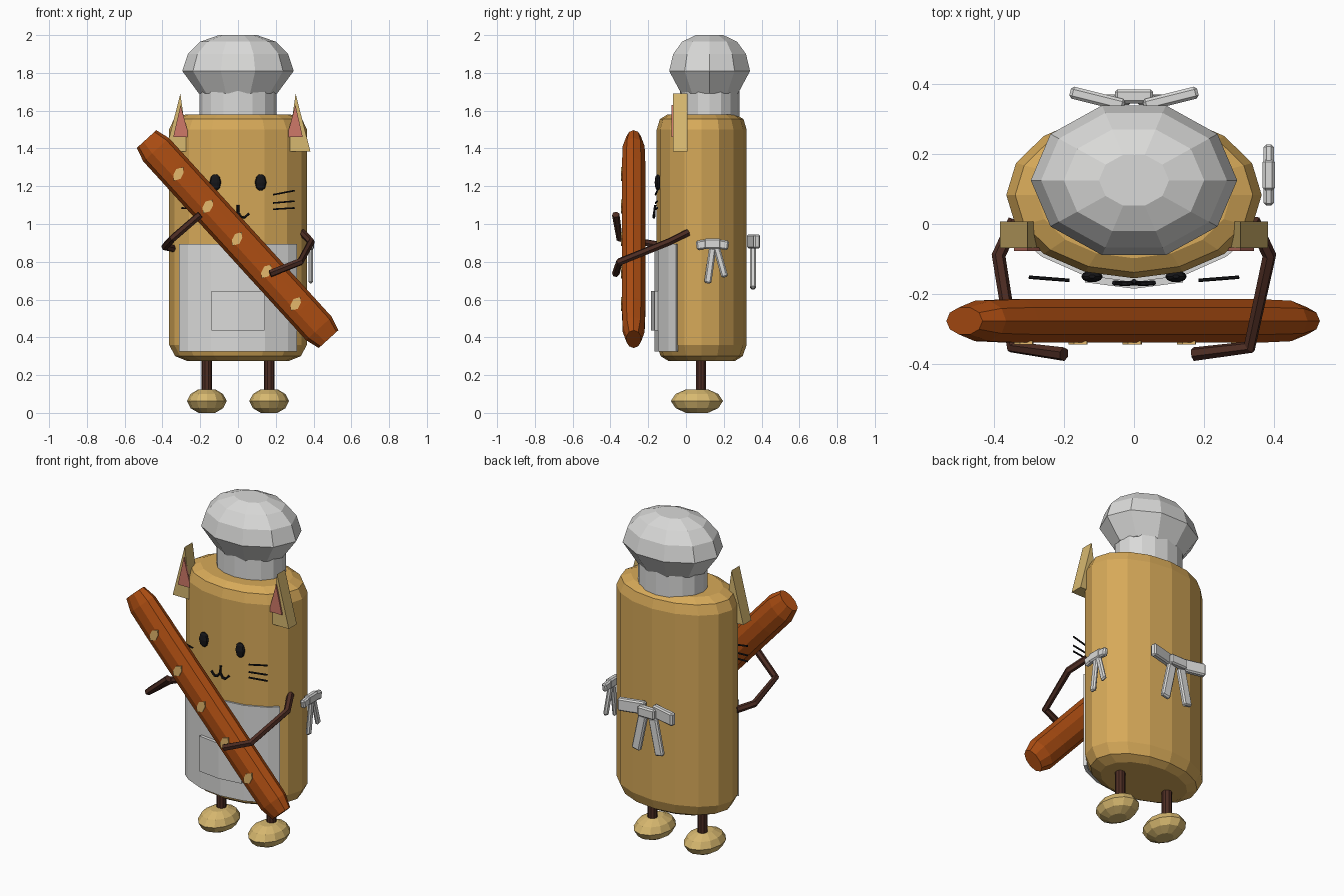
import bpy, bmesh, math
from mathutils import Matrix, Vector

if "Cube" in bpy.data.objects:
    bpy.data.objects.remove(bpy.data.objects["Cube"])


def material(name, rgb):
    m = bpy.data.materials.new(name)
    m.diffuse_color = (*rgb, 1)
    m.use_nodes = True
    m.node_tree.nodes["Principled BSDF"].inputs["Base Color"].default_value = m.diffuse_color
    return m


TAN = material("toast tan", (0.68, 0.40, 0.10))
PALE = material("pale tan", (0.68, 0.48, 0.16))
CRUST = material("crust orange", (0.42, 0.075, 0.006))
SCORE = material("score cream", (0.78, 0.48, 0.15))
BROWN = material("limb brown", (0.075, 0.026, 0.017))
WHITE = material("cloth white", (0.70, 0.70, 0.69))
BLACK = material("face black", (0.008, 0.008, 0.010))
PINK = material("ear pink", (0.62, 0.19, 0.14))


def finish(name, bm, mat, matrix=None):
    bmesh.ops.recalc_face_normals(bm, faces=bm.faces[:])
    me = bpy.data.meshes.new(name)
    bm.to_mesh(me)
    bm.free()
    me.materials.append(mat)
    ob = bpy.data.objects.new(name, me)
    bpy.context.collection.objects.link(ob)
    if matrix:
        ob.matrix_world = matrix
    return ob


def loft(name, rings, rx, ry, n, mat, matrix):
    """Stack of elliptical rings (z, x scale, y scale) along local z."""
    bm = bmesh.new()
    loops = []
    for z, sx, sy in rings:
        loops.append([bm.verts.new((rx * sx * math.cos(2 * math.pi * i / n),
                                    ry * sy * math.sin(2 * math.pi * i / n), z)) for i in range(n)])
    for a, b in zip(loops, loops[1:]):
        for i in range(n):
            j = (i + 1) % n
            bm.faces.new((a[i], a[j], b[j], b[i]))
    bm.faces.new(loops[0])
    bm.faces.new(loops[-1])
    return finish(name, bm, mat, matrix)


def prism(name, pts, y0, y1, mat):
    """Outline in x, z extruded along y."""
    bm = bmesh.new()
    a = [bm.verts.new((x, y0, z)) for x, z in pts]
    b = [bm.verts.new((x, y1, z)) for x, z in pts]
    bm.faces.new(a)
    bm.faces.new(b)
    for i in range(len(pts)):
        j = (i + 1) % len(pts)
        bm.faces.new((a[i], a[j], b[j], b[i]))
    return finish(name, bm, mat)


def wrap(name, angles, outer, inner, z0, z1, mat):
    """Curved panel around the front of the body."""
    bm = bmesh.new()
    cols = []
    for d in angles:
        s, c = math.sin(math.radians(d)), math.cos(math.radians(d))
        cols.append([bm.verts.new((r[0] * s, 0.083 - r[1] * c, z))
                     for r, z in ((outer, z0), (outer, z1), (inner, z1), (inner, z0))])
    for a, b in zip(cols, cols[1:]):
        for i in range(4):
            j = (i + 1) % 4
            bm.faces.new((a[i], a[j], b[j], b[i]))
    bm.faces.new(cols[0])
    bm.faces.new(cols[-1])
    return finish(name, bm, mat)


def tube(name, pts, r, mat):
    cu = bpy.data.curves.new(name, 'CURVE')
    cu.dimensions = '3D'
    cu.bevel_depth = r
    cu.bevel_resolution = 1
    cu.use_fill_caps = True
    sp = cu.splines.new('POLY')
    sp.points.add(len(pts) - 1)
    for p, co in zip(sp.points, pts):
        p.co = (*co, 1)
    sp.use_smooth = False
    cu.materials.append(mat)
    ob = bpy.data.objects.new(name, cu)
    bpy.context.collection.objects.link(ob)
    bpy.ops.object.select_all(action='DESELECT')
    ob.select_set(True)
    bpy.context.view_layer.objects.active = ob
    bpy.ops.object.convert(target='MESH')


def block(name, loc, size, rot, frame):
    """Bevelled cloth block; rot is (axis, degrees)."""
    bm = bmesh.new()
    bmesh.ops.create_cube(bm, size=1, matrix=Matrix.Diagonal((*size, 1)))
    bmesh.ops.bevel(bm, geom=bm.edges[:], offset=0.008, segments=1, affect='EDGES')
    m = frame @ Matrix.Translation(loc) @ Matrix.Rotation(math.radians(rot[1]), 4, rot[0])
    finish(name, bm, WHITE, m)


def at(x, y, z=0):
    return Matrix.Translation((x, y, z))


# Body with rounded rims
loft("body", [(0.275, .74, .74), (0.30, .91, .91), (0.36, 1, 1),
              (1.50, 1, 1), (1.555, .93, .93), (1.58, .76, .76)], 0.365, 0.238, 16, TAN, at(0, 0.083))

# Hat
loft("hat_band", [(1.56, 1, 1), (1.72, 1, 1)], 0.203, 0.158, 16, WHITE, at(0, 0.125))
loft("hat_puff", [(1.69, .70, .70), (1.81, 1, 1), (1.90, .90, .90), (1.965, .68, .68), (2.0, .34, .34)],
     0.295, 0.225, 10, WHITE, at(0, 0.125))

# Apron and pocket
wrap("apron", (-57, -45, -22.5, 0, 22.5, 45, 57), (0.373, 0.249), (0.355, 0.230), 0.325, 0.895, WHITE)
wrap("apron_pocket", (-21.5, 0, 21.5), (0.385, 0.268), (0.36, 0.24), 0.435, 0.645, WHITE)

# Paired parts
for side, s in (("left", -1), ("right", 1)):
    prism("ear_" + side, [(s * .305, 1.69), (s * .383, 1.385), (s * .262, 1.385)], -0.068, 0.007, PALE)
    prism("inner_ear_" + side, [(s * .304, 1.63), (s * .343, 1.46), (s * .258, 1.46)], -0.077, -0.067, PINK)
    loft("eye_" + side, [(-.042, .3, .3), (-.03, .75, .75), (0, 1, 1), (.03, .75, .75), (.042, .3, .3)],
         0.031, 0.017, 10, BLACK, at(s * .12, -0.15, 1.22))
    for i, (za, zb) in enumerate(((1.155, 1.177), (1.111, 1.121), (1.078, 1.085))):
        tube(f"whisker_{side}_{i + 1}", [(s * .185, -.161, za), (s * .30, -.152, zb)], 0.005, BLACK)
    tube("mouth_" + side, [(0, -.168, 1.062), (s * .016, -.17, 1.038), (s * .036, -.17, 1.034),
                           (s * .058, -.168, 1.056)], 0.007, BLACK)
    loft("leg_" + side, [(0.10, 1, 1), (0.30, 1, 1)], 0.028, 0.028, 10, BROWN, at(s * .165, 0.08))
    loft("foot_" + side, [(0, .42, .42), (.025, .82, .82), (.063, 1, 1), (.1, .82, .82), (.125, .42, .42)],
         0.105, 0.138, 12, PALE, at(s * .165, 0.058))
tube("mouth_stem", [(0, -.163, 1.10), (0, -.168, 1.06)], 0.007, BLACK)

# Arms
tube("arm_right", [(.34, .01, .955), (.387, -.09, .905), (.33, -.352, .80), (.17, -.372, .737)], 0.02, BROWN)
tube("arm_left", [(-.34, .01, .87), (-.387, -.09, .88), (-.345, -.352, .925), (-.20, -.372, 1.05)], 0.02, BROWN)

# Long loaf held diagonally
tilt = math.atan2(-0.965, 1.06)
loft("loaf", [(-.716, .76, .62), (-.64, 1, .93), (-.5, 1, 1), (.5, 1, 1), (.64, 1, .93), (.716, .76, .62)],
     0.092, 0.0655, 10, CRUST, at(-0.0025, -0.277, 0.92) @ Matrix.Rotation(tilt, 4, 'Y'))
for i in range(5):
    cx, cz = -0.315 + 0.155 * i, 1.265 - 0.172 * i
    pts = []
    for u, v in ((.044, .006), (.018, .022), (-.018, .022), (-.044, -.006), (-.018, -.022), (.018, -.022)):
        pts.append((cx + .45 * u + .89 * v, cz + .89 * u - .45 * v))
    prism(f"loaf_score_{i + 1}", pts, -0.344, -0.335, SCORE)

# Bow at the back
back = at(0, 0.36, 0.90)
block("back_bow_knot", (0, .005, 0), (.11, .04, .06), ('Z', 0), back)
for side, s in (("left", -1), ("right", 1)):
    block("back_bow_loop_" + side, (s * .105, -.002, .008), (.16, .035, .075), ('Z', s * 14), back)
    block("back_bow_tail_" + side, (s * .055, -.005, -.135), (.055, .03, .22), ('Y', -s * 12), back)

# Smaller bow on the right side, turned so its width runs along y
flank = at(0.385, 0.14, 0.895) @ Matrix.Rotation(math.radians(90), 4, 'Z')
block("side_bow_knot", (0, 0, 0), (.09, .035, .055), ('Z', 0), flank)
for side, s in (("front", -1), ("rear", 1)):
    block("side_bow_loop_" + side, (s * .058, 0, -.005), (.055, .03, .05), ('Y', s * 8), flank)
block("side_bow_tail_front", (-.012, 0, -.115), (.038, .022, .19), ('Y', 8), flank)
block("side_bow_tail_rear", (.043, 0, -.095), (.036, .022, .17), ('Y', -16), flank)
